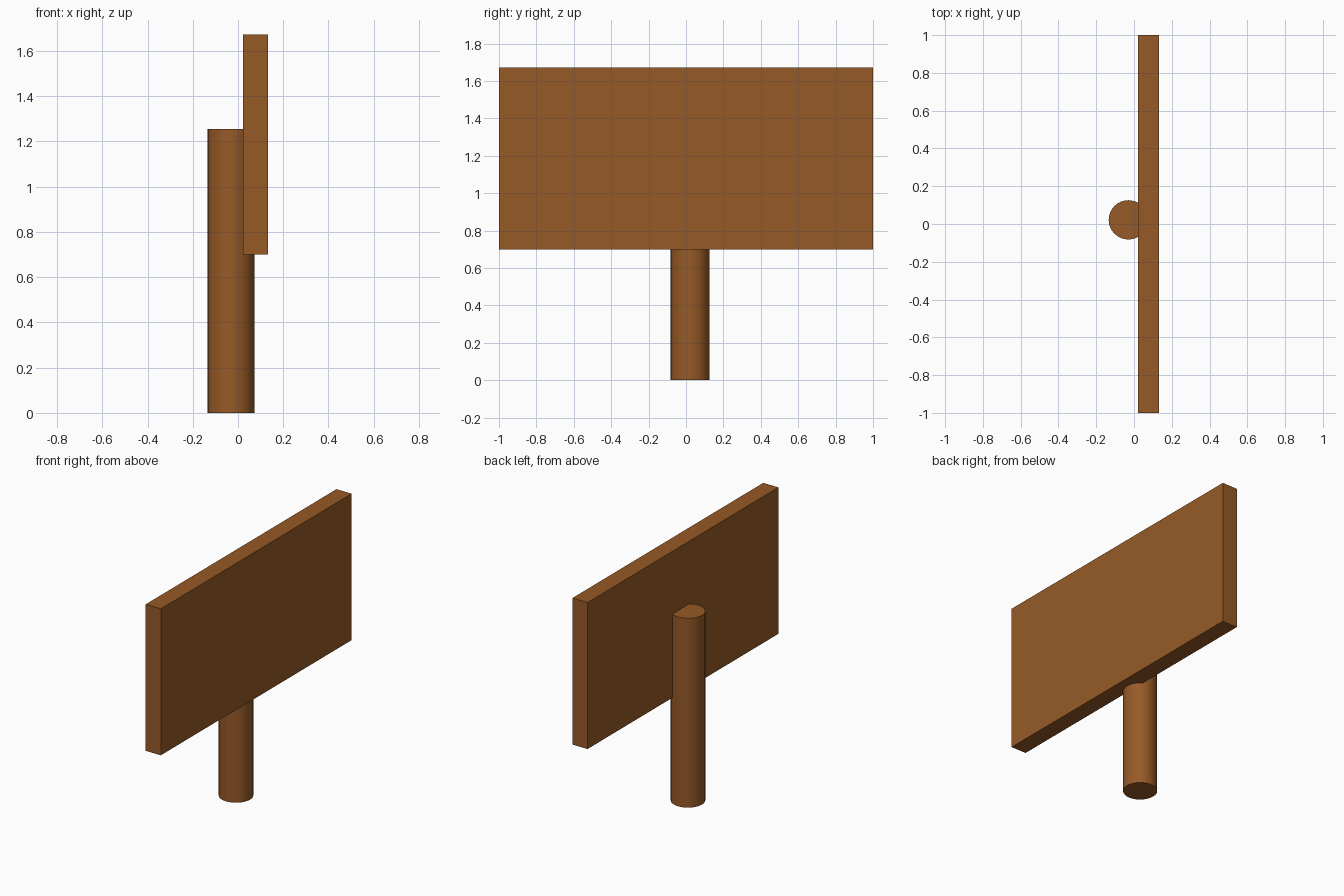
import bpy, math

if "Cube" in bpy.data.objects:
    bpy.data.objects.remove(bpy.data.objects["Cube"])

wood = bpy.data.materials.new("brown wood")
wood.diffuse_color = (0.305, 0.102, 0.020, 1)
wood.use_nodes = True
wood.node_tree.nodes["Principled BSDF"].inputs["Base Color"].default_value = wood.diffuse_color


def finish(name):
    ob = bpy.context.object
    ob.name = name
    ob.data.materials.append(wood)
    return ob


# Round post, partly sunk into the back of the board
bpy.ops.mesh.primitive_cylinder_add(vertices=32, radius=0.104, depth=1.256,
                                    location=(-0.03, 0.022, 0.628))
finish("post")
bpy.ops.object.shade_smooth_by_angle(angle=math.radians(30))

# Flat sign board
bpy.ops.mesh.primitive_cube_add(size=1, location=(0.078, 0, 1.186))
board = finish("sign_board")
board.scale = (0.111, 2.0, 0.972)
bpy.ops.object.transform_apply(location=False, rotation=False, scale=True)
